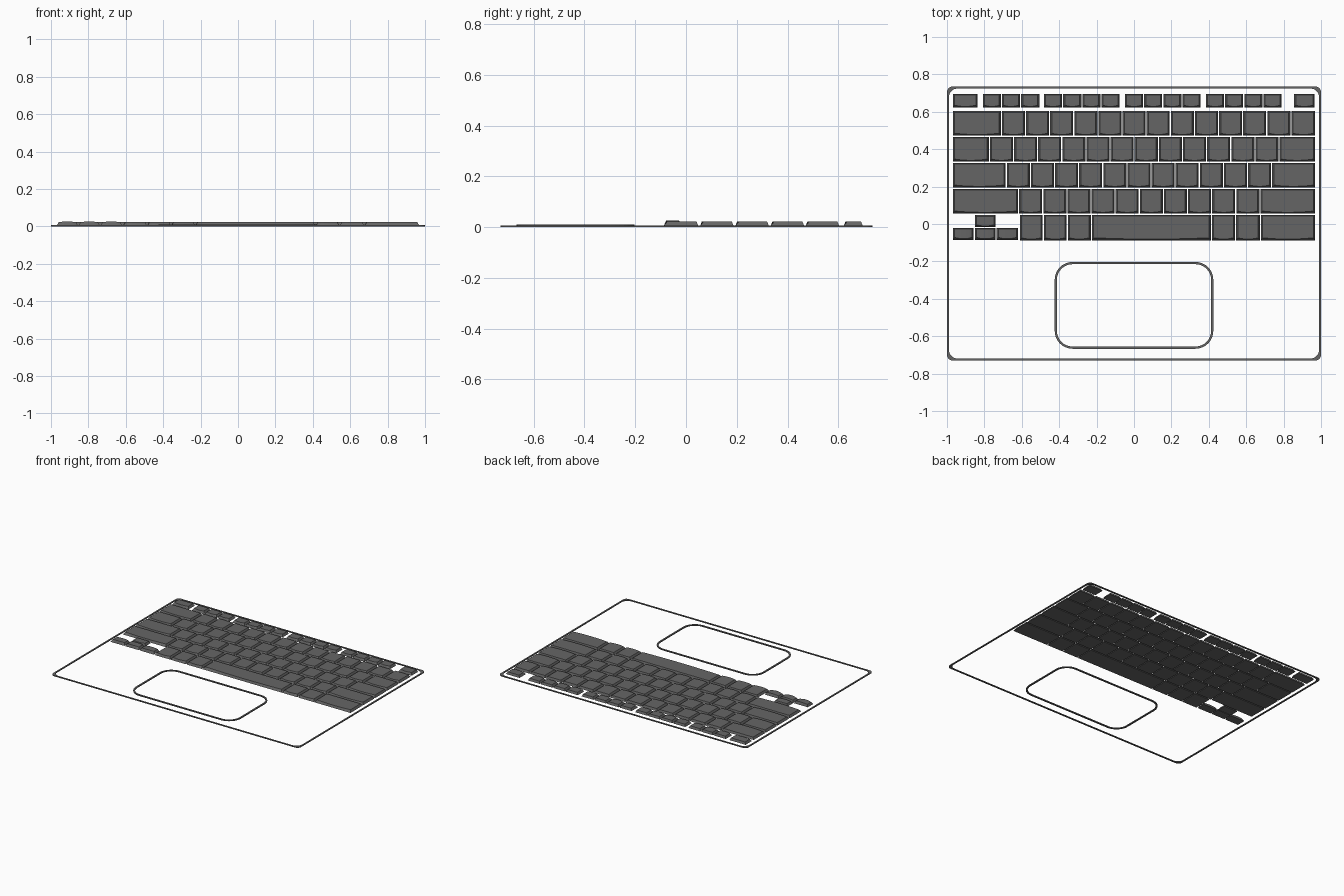
import bpy, bmesh, math

cube = bpy.data.objects.get("Cube")
if cube:
    bpy.data.objects.remove(cube, do_unlink=True)


def material(name, value):
    m = bpy.data.materials.new(name)
    m.use_nodes = True
    colour = (value, value, value, 1)
    m.diffuse_color = colour
    m.node_tree.nodes["Principled BSDF"].inputs["Base Color"].default_value = colour
    return m


KEY_GREY = material("key grey", 0.13)
GAP = 0.006      # space between neighbouring keys
BASE, TOP = 0.006, 0.022


def finish(name, bm):
    bmesh.ops.recalc_face_normals(bm, faces=bm.faces)
    mesh = bpy.data.meshes.new(name)
    bm.to_mesh(mesh)
    bm.free()
    mesh.materials.append(KEY_GREY)
    obj = bpy.data.objects.new(name, mesh)
    bpy.context.collection.objects.link(obj)


def rounded_loop(bm, x, y0, y1, r, z, steps=8):
    """Closed ring of vertices around a rounded rectangle."""
    verts = []
    corners = [(x - r, y1 - r), (r - x, y1 - r), (r - x, y0 + r), (x - r, y0 + r)]
    for i, (cx, cy) in enumerate(corners):
        for s in range(steps + 1):
            a = (i + s / steps) * math.pi / 2
            verts.append(bm.verts.new((cx + r * math.cos(a), cy + r * math.sin(a), z)))
    return verts


def bridge(bm, a, b):
    n = len(a)
    for i in range(n):
        j = (i + 1) % n
        bm.faces.new((a[i], a[j], b[j], b[i]))


def rim(name, x, y0, y1, r_out, r_in, wide, z0, z1):
    """Hollow rounded border with a flat top."""
    bm = bmesh.new()
    loops = [rounded_loop(bm, x - w, y0 + w, y1 - w, r, z)
             for w, r, z in ((0, r_out, z0), (0, r_out, z1), (wide, r_in, z1), (wide, r_in, z0))]
    for i in range(4):
        bridge(bm, loops[i], loops[(i + 1) % 4])
    finish(name, bm)


def key(name, x0, x1, y0, y1, crown=0.0):
    """Tapered key cap whose front top edge bows towards the user."""
    bm = bmesh.new()
    steps, inset = 6, 0.009

    def loop(x0, x1, y0, y1, z, bow, crown):
        front, back = [], []
        for s in range(steps + 1):
            t = s / steps
            arch = 1 - (2 * t - 1) ** 2
            x, top = x0 + (x1 - x0) * t, z + crown * arch
            front.append(bm.verts.new((x, y0 + bow * (1 - arch), top)))
            back.append(bm.verts.new((x, y1, top)))
        return front, back

    f0, b0 = loop(x0, x1, y0, y1, BASE, 0, 0)
    f1, b1 = loop(x0 + inset, x1 - inset, y0 + inset * 0.7, y1 - inset * 0.7, TOP, 0.007, crown)
    bridge(bm, f0 + b0[::-1], f1 + b1[::-1])
    for f, b in ((f0, b0), (f1, b1)):
        for i in range(steps):
            bm.faces.new((f[i], f[i + 1], b[i + 1], b[i]))
    finish(name, bm)


def key_row(name, edges, y0, y1, crown=0.0):
    for i, (a, b) in enumerate(zip(edges, edges[1:])):
        key(f"{name}_key_{i + 1}", a + GAP / 2, b - GAP / 2, y0, y1, crown)


# Borders of the case and the touchpad
rim("case_border", 1.0, -0.73, 0.735, 0.03, 0.045, 0.011, 0.0, 0.006)
rim("touchpad_border", 0.424, -0.667, -0.203, 0.095, 0.083, 0.012, 0.004, 0.011)

# Main rows: wide outer keys with evenly spaced keys between them
LEFT, RIGHT, PITCH = -0.971, 0.971, 0.129
for name, start, count, y0 in (("number", -0.709, 13, 0.472), ("upper_letter", -0.773, 12, 0.334),
                               ("home_letter", -0.683, 11, 0.195), ("lower_letter", -0.617, 10, 0.056)):
    edges = [LEFT] + [start + PITCH * i for i in range(count + 1)] + [RIGHT]
    if name == "number":
        edges = edges[:-2] + [RIGHT]
    key_row(name, edges, y0, y0 + 0.131)

# Bottom row with the space bar
key_row("bottom", [-0.613, -0.485, -0.357, -0.228, 0.414, 0.543, 0.676, RIGHT], -0.087, 0.048)

# Arrow keys
arrows = [LEFT, -0.854, -0.737, -0.617]
key_row("arrow", arrows, -0.085, -0.021, 0.004)
key_row("arrow_up", arrows[1:3], -0.017, 0.047)

# Function keys in groups
key("function_corner_left", LEFT + 0.003, -0.837, 0.622, 0.696)
for g, x in enumerate((-0.811, -0.484, -0.051, 0.382)):
    count = 3 if g == 0 else 4
    key_row(f"function_group_{g + 1}", [x + 0.1025 * i for i in range(count + 1)], 0.622, 0.696)
key("function_corner_right", 0.856, 0.965, 0.622, 0.696)
